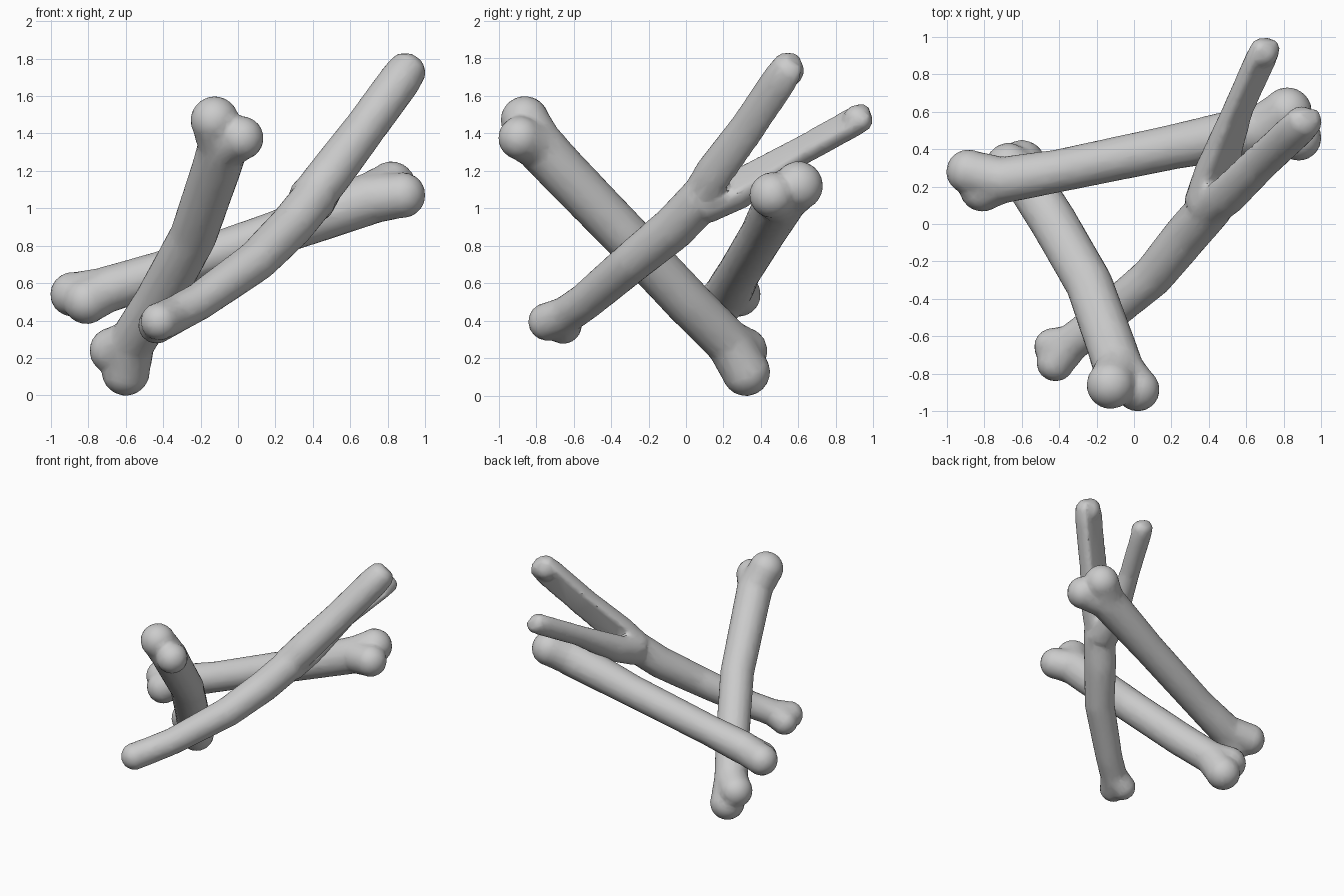
import bpy, bmesh, math
from mathutils import Vector

if "Cube" in bpy.data.objects:
    bpy.data.objects.remove(bpy.data.objects["Cube"])

SIDES = 16


def tube(bm, path, radii, wide=(0.3, 0.9, 0.2), clip=-1.0, wide_scale=1.0):
    """Loft a closed tube along a path; clip flattens one side into a D section."""
    pts = [Vector(p) for p in path]
    rings = []
    for i, p in enumerate(pts):
        t = (pts[min(i + 1, len(pts) - 1)] - pts[max(i - 1, 0)]).normalized()
        u = Vector(wide)
        u = (u - t * u.dot(t)).normalized()
        v = t.cross(u)
        ring = []
        for k in range(SIDES):
            a = 2 * math.pi * k / SIDES
            ring.append(bm.verts.new(p + u * math.cos(a) * radii[i] * wide_scale
                                     + v * max(math.sin(a), clip) * radii[i]))
        rings.append(ring)
    for a, b in zip(rings, rings[1:]):
        for k in range(SIDES):
            j = (k + 1) % SIDES
            bm.faces.new((a[k], a[j], b[j], b[k]))
    bm.faces.new(rings[0][::-1])
    bm.faces.new(rings[-1])


def lobe(bm, centre, radius):
    """Rounded knuckle at a bone end."""
    made = bmesh.ops.create_icosphere(bm, subdivisions=3, radius=radius)
    bmesh.ops.translate(bm, verts=made["verts"], vec=Vector(centre))


def knuckles(bm, neck, neck_radius, lobes):
    """Flare from the shaft into each lobe of a bone end."""
    for centre, r in lobes:
        mid = Vector(neck).lerp(Vector(centre), 0.5)
        tube(bm, [neck, mid, centre], [neck_radius, (neck_radius + r) / 2, r * 0.97])
        lobe(bm, centre, r)


def finish(bm, name):
    """Fuse the pieces into one skin, soften and thin it out."""
    bmesh.ops.recalc_face_normals(bm, faces=bm.faces)
    mesh = bpy.data.meshes.new(name)
    bm.to_mesh(mesh)
    bm.free()
    ob = bpy.data.objects.new(name, mesh)
    bpy.context.collection.objects.link(ob)
    fuse = ob.modifiers.new("fuse", 'REMESH')
    fuse.mode = 'VOXEL'
    fuse.voxel_size = 0.016
    soft = ob.modifiers.new("soften", 'SMOOTH')
    soft.factor = 0.5
    soft.iterations = 4
    thin = ob.modifiers.new("thin", 'DECIMATE')
    thin.ratio = 0.15
    bpy.ops.object.select_all(action='DESELECT')
    ob.select_set(True)
    bpy.context.view_layer.objects.active = ob
    bpy.ops.object.convert(target='MESH')
    bpy.ops.object.shade_smooth_by_angle(angle=math.radians(40))


# steep bone leaning towards the front
bm = bmesh.new()
shaft = [(-0.57, 0.23, 0.28), (-0.43, 0.01, 0.50), (-0.24, -0.32, 0.85),
         (-0.12, -0.66, 1.20), (-0.08, -0.78, 1.33)]
tube(bm, shaft, [0.125, 0.127, 0.127, 0.132, 0.135])
knuckles(bm, shaft[0], 0.125, [((-0.67, 0.31, 0.24), 0.125), ((-0.60, 0.32, 0.127), 0.13)])
knuckles(bm, shaft[-1], 0.13, [((-0.125, -0.86, 1.47), 0.13), ((0.02, -0.885, 1.375), 0.118)])
finish(bm, "steep_bone")

# long bone lying across the back
bm = bmesh.new()
shaft = [(-0.70, 0.235, 0.565), (-0.40, 0.285, 0.66), (0.20, 0.41, 0.865), (0.70, 0.51, 1.05)]
tube(bm, shaft, [0.125, 0.115, 0.12, 0.14])
knuckles(bm, shaft[0], 0.12, [((-0.885, 0.28, 0.54), 0.12), ((-0.81, 0.19, 0.505), 0.125)])
knuckles(bm, shaft[-1], 0.135, [((0.82, 0.60, 1.12), 0.132), ((0.88, 0.46, 1.07), 0.123)])
finish(bm, "cross_bone")

# forked bone: one shaft splitting into two half-round prongs
bm = bmesh.new()
shaft = [(-0.34, -0.64, 0.43), (-0.21, -0.54, 0.50), (0.10, -0.28, 0.72),
         (0.28, -0.06, 0.90), (0.42, 0.10, 1.07)]
tube(bm, shaft, [0.10, 0.10, 0.112, 0.12, 0.12])
knuckles(bm, shaft[0], 0.10, [((-0.435, -0.655, 0.375), 0.10), ((-0.42, -0.74, 0.395), 0.103)])
wide = Vector((-0.79, -0.04, 0.62))
# upper prong
tube(bm, [(0.39, 0.09, 1.05), (0.49, 0.165, 1.18), (0.68, 0.35, 1.43), (0.87, 0.525, 1.69),
          (0.92, 0.57, 1.76), (0.94, 0.59, 1.79)],
     [0.12, 0.12, 0.112, 0.112, 0.10, 0.06], wide, -0.4)
lobe(bm, (0.895, 0.54, 1.735), 0.09)
# lower prong
tube(bm, [(0.39, 0.10, 1.04), (0.44, 0.28, 1.11), (0.555, 0.60, 1.305), (0.68, 0.88, 1.46),
          (0.71, 0.95, 1.495), (0.715, 0.98, 1.505)],
     [0.12, 0.11, 0.08, 0.082, 0.075, 0.05], -wide, -0.5, 1.1)
lobe(bm, (0.695, 0.915, 1.475), 0.078)
finish(bm, "forked_bone")
